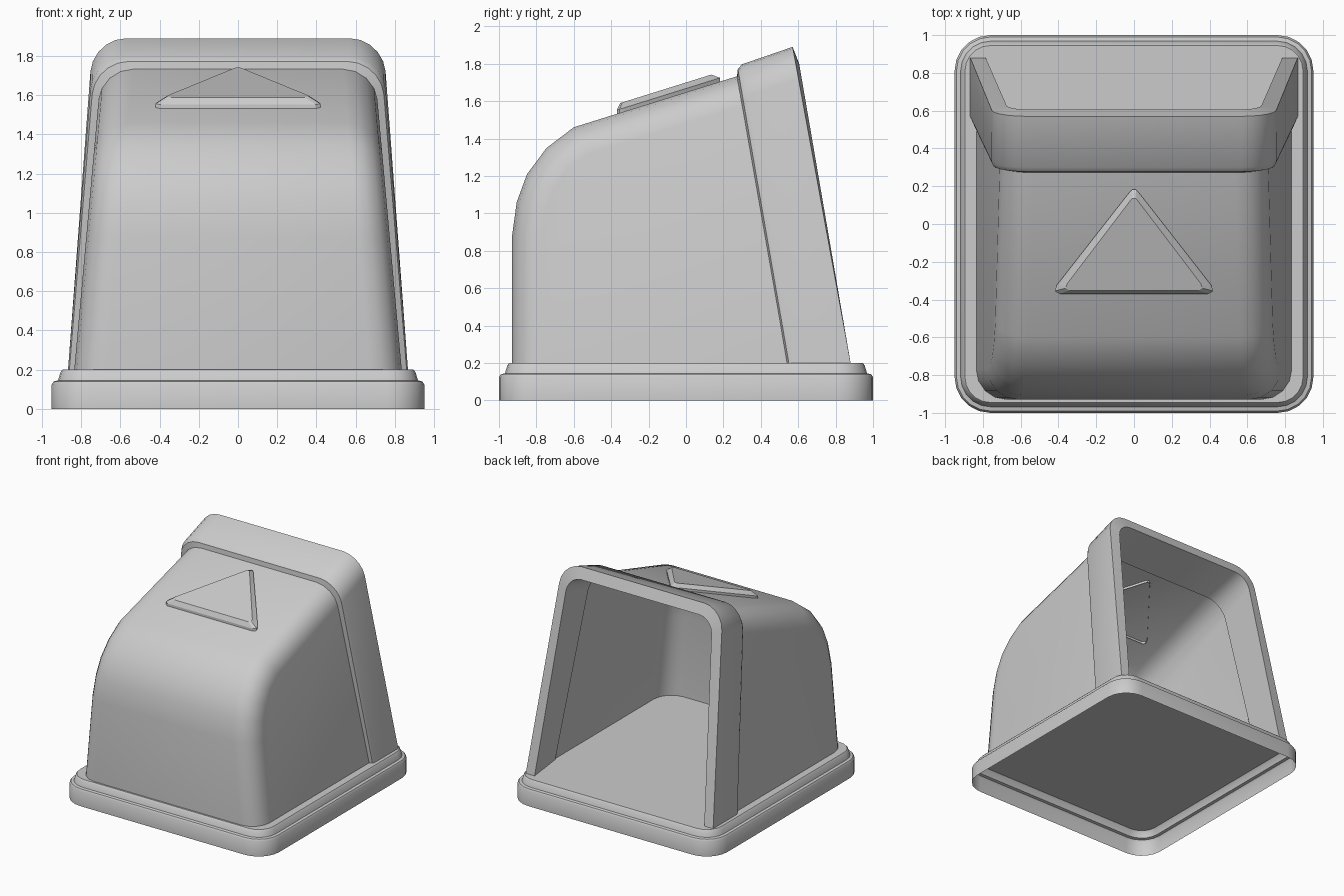
import bpy, bmesh, math

if "Cube" in bpy.data.objects:
    bpy.data.objects.remove(bpy.data.objects["Cube"])


def finish(bm, name, angle=35):
    bmesh.ops.recalc_face_normals(bm, faces=bm.faces)
    mesh = bpy.data.meshes.new(name)
    bm.to_mesh(mesh)
    bm.free()
    ob = bpy.data.objects.new(name, mesh)
    bpy.context.collection.objects.link(ob)
    bpy.ops.object.select_all(action='DESELECT')
    ob.select_set(True)
    bpy.context.view_layer.objects.active = ob
    bpy.ops.object.shade_smooth_by_angle(angle=math.radians(angle))
    return ob


def loft(loops, closed, cap=False):
    bm = bmesh.new()
    rings = [[bm.verts.new(p) for p in loop] for loop in loops]
    n = len(rings[0])
    for a, b in zip(rings, rings[1:]):
        for i in range(n if closed else n - 1):
            j = (i + 1) % n
            bm.faces.new((a[i], a[j], b[j], b[i]))
    if cap:
        bm.faces.new(rings[-1])
    return bm


def rounded_rect(hx, hy, r, z, steps=5):
    pts = []
    for k, (sx, sy) in enumerate(((1, 1), (-1, 1), (-1, -1), (1, -1))):
        for i in range(steps + 1):
            a = math.pi / 2 * (k + i / steps)
            pts.append((sx * (hx - r) + r * math.cos(a), sy * (hy - r) + r * math.sin(a), z))
    return pts


def arch(yb, yt, zt, w0, w1, r, zb=0.2, steps=5):
    # leaning arch: leg foot, rounded shoulder, then mirrored
    half = [(w0, zb)]
    for i in range(steps + 1):
        a = math.pi / 2 * i / steps
        z = zt - r + r * math.sin(a)
        w = w0 + (w1 - w0) * (z - zb) / (zt - zb)
        half.append((w - r + r * math.cos(a), z))
    full = half + [(-x, z) for x, z in reversed(half)]
    return [(x, yb + (yt - yb) * (z - zb) / (zt - zb), z) for x, z in full]


# base: stepped tray, open underneath
tray = [(0.0, 0.0), (0.0, 0.125), (0.01, 0.14), (0.032, 0.145), (0.045, 0.188), (0.055, 0.2)]
finish(loft([rounded_rect(0.95 - d, 1.0 - d, 0.19 - d, z) for d, z in tray], True, True), "base_tray")

# hood body: side profile spanned across the width, edges rounded, back and bottom open
profile = [(0.54, 0.2), (-0.93, 0.2), (-0.93, 0.88), (-0.905, 1.06), (-0.85, 1.21),
           (-0.745, 1.35), (-0.6, 1.46), (0.28, 1.735)]
bm = bmesh.new()
sides = [[bm.verts.new((s * (0.835 - 0.09 * (z - 0.2)), y, z)) for y, z in profile] for s in (-1, 1)]
for side in sides:
    bm.faces.new(side)
for i in range(1, len(profile) - 1):
    bm.faces.new((sides[0][i], sides[0][i + 1], sides[1][i + 1], sides[1][i]))
edges = [bm.edges.get((s[i], s[i + 1])) for s in sides for i in range(1, len(profile) - 1)]
bmesh.ops.recalc_face_normals(bm, faces=bm.faces)
bmesh.ops.bevel(bm, geom=edges, offset=0.16, offset_type='OFFSET', segments=4, profile=0.5,
                affect='EDGES', clamp_overlap=False)
finish(bm, "hood_body")

# thick collar around the open back
finish(loft([
    arch(0.54, 0.272, 1.725, 0.83, 0.69, 0.15),
    arch(0.55, 0.277, 1.772, 0.86, 0.73, 0.17),
    arch(0.57, 0.300, 1.797, 0.867, 0.74, 0.17),
    arch(0.88, 0.570, 1.890, 0.867, 0.74, 0.17),
    arch(0.88, 0.605, 1.800, 0.785, 0.665, 0.12),
    arch(0.55, 0.275, 1.705, 0.825, 0.68, 0.15),
], False), "opening_collar")

# raised triangle on the sloping roof
def roof(y):
    return 1.46 + 0.3125 * (y + 0.6)


def triangle(hw, y0, y1, c, lift):
    half = [(hw - c, y0), (hw, y0 + c * 0.6), (hw - c * 0.4, y0 + c * 1.8), (c, y1 - c * 0.6), (c * 0.4, y1)]
    return [(x, y, roof(y) + lift) for x, y in half + [(-x, y) for x, y in reversed(half)]]


finish(loft([triangle(0.42, -0.37, 0.182, 0.025, -0.02),
             triangle(0.42, -0.37, 0.182, 0.025, 0.02),
             triangle(0.362, -0.352, 0.135, 0.02, 0.052)], True, True), "roof_triangle", 25)
